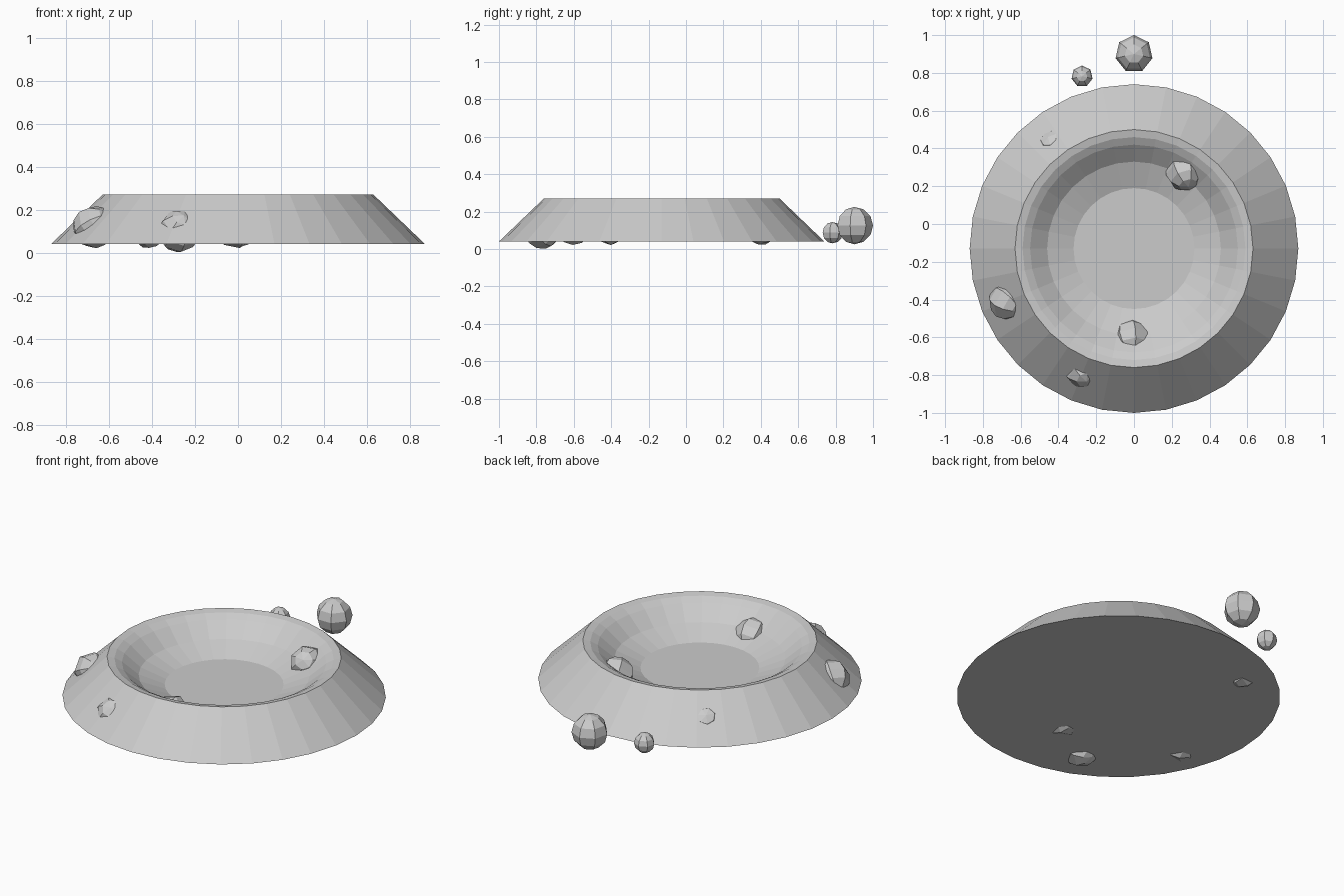
import bpy, bmesh, math

if "Cube" in bpy.data.objects:
    bpy.data.objects.remove(bpy.data.objects["Cube"])

BOWL_Y = -0.13
SEGS = 32


def finish(bm, name, location, rotation=(0, 0, 0)):
    bmesh.ops.recalc_face_normals(bm, faces=bm.faces)
    mesh = bpy.data.meshes.new(name)
    bm.to_mesh(mesh)
    bm.free()
    obj = bpy.data.objects.new(name, mesh)
    obj.location = location
    obj.rotation_euler = rotation
    bpy.context.collection.objects.link(obj)
    return obj


def lathe(name, profile, location):
    """Revolve (radius, z) points and cap both ends with flat discs."""
    bm = bmesh.new()
    rings = []
    for r, z in profile:
        rings.append([bm.verts.new((r * math.cos(2 * math.pi * i / SEGS),
                                    r * math.sin(2 * math.pi * i / SEGS), z))
                      for i in range(SEGS)])
    for a, b in zip(rings, rings[1:]):
        for i in range(SEGS):
            j = (i + 1) % SEGS
            bm.faces.new((a[i], a[j], b[j], b[i]))
    bm.faces.new(rings[0])
    bm.faces.new(rings[-1])
    return finish(bm, name, location)


def kibble(name, location, radius, tilt=(0, 0)):
    """Seven-sided food ball, one corner pointing to the back."""
    bm = bmesh.new()
    bmesh.ops.create_uvsphere(bm, u_segments=7, v_segments=6, radius=radius)
    # put the corner that lies nearest +y exactly on +y
    v = max(bm.verts, key=lambda p: (round(math.hypot(p.co.x, p.co.y), 4), p.co.y))
    turn = math.pi / 2 - math.atan2(v.co.y, v.co.x)
    for p in bm.verts:
        x, y = p.co.x, p.co.y
        p.co.x = x * math.cos(turn) - y * math.sin(turn)
        p.co.y = x * math.sin(turn) + y * math.cos(turn)
    return finish(bm, name, location, (tilt[0], tilt[1], 0))


# Pet bowl: flared outer wall, rim, dished inside
lathe("bowl", [(0.87, 0.04), (0.63, 0.27), (0.59, 0.262), (0.55, 0.24),
               (0.46, 0.165), (0.32, 0.11)], (0, BOWL_Y, 0))

# Loose food behind the bowl
kibble("kibble_large", (0, 0.9, 0.125), 0.1)
kibble("kibble_small", (-0.275, 0.782, 0.087), 0.057)

# Food lumps half sunk in the bowl walls
sunk = [
    ((0.265, 0.275, 0.15), 0.1, (0.9, 0.4)),
    ((-0.01, -0.605, 0.12), 0.1, (1.0, 0.2)),
    ((-0.67, -0.41, 0.12), 0.1, (0.5, 0.9)),
    ((-0.42, 0.41, 0.11), 0.09, (-0.6, -0.5)),
    ((-0.275, -0.77, 0.1), 0.1, (0.7, 0.3)),
]
for i, (loc, rad, tilt) in enumerate(sunk):
    kibble(f"sunk_kibble_{i + 1}", loc, rad, tilt)
